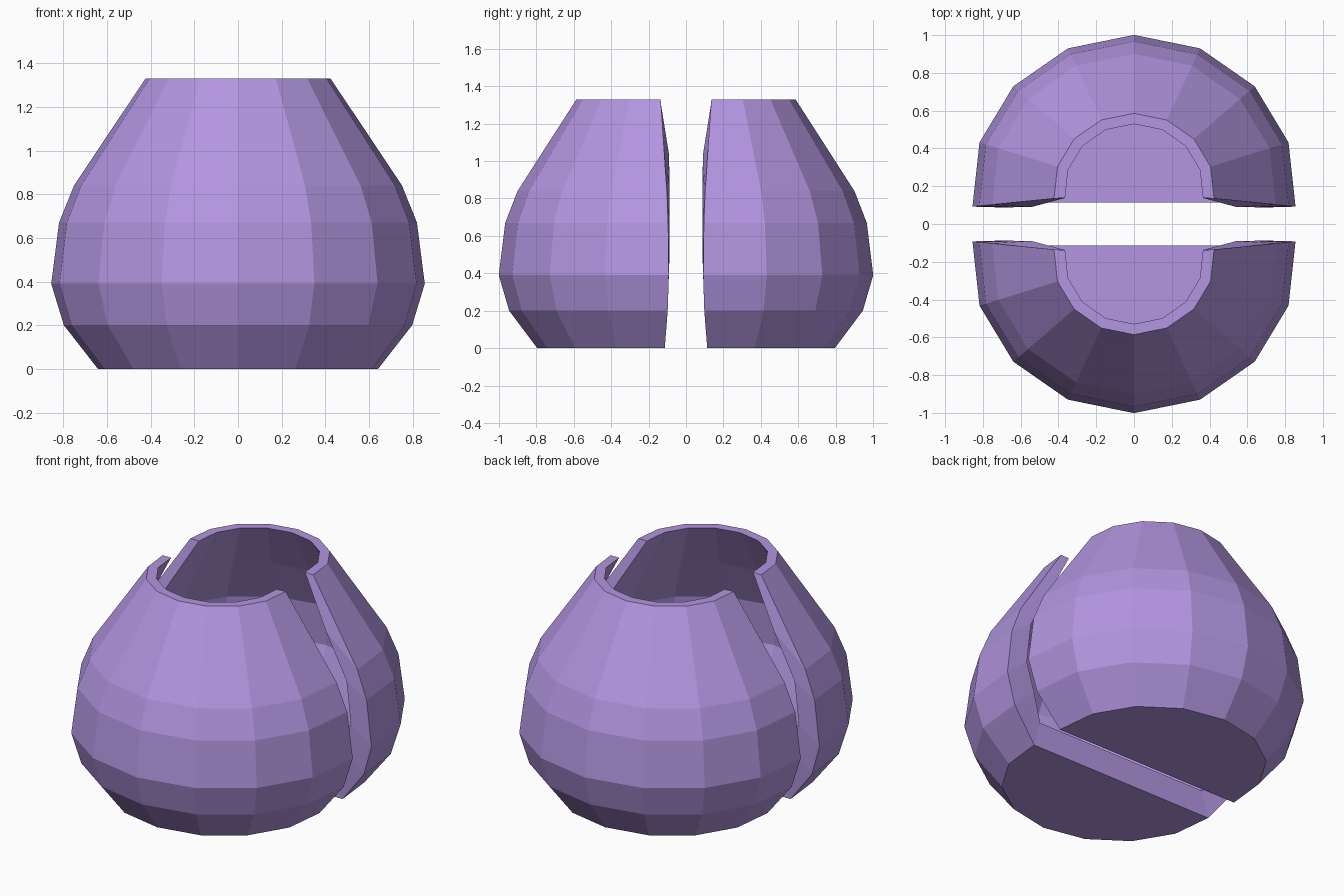
import bpy, bmesh
from math import sin, cos, radians

old = bpy.data.objects.get("Cube")
if old:
    bpy.data.objects.remove(old, do_unlink=True)

# Single lavender clay colour
clay = bpy.data.materials.new("lavender_clay")
clay.use_nodes = True
color = (0.45, 0.303, 0.75, 1)
clay.diffuse_color = color
bsdf = next(n for n in clay.node_tree.nodes if n.type == 'BSDF_PRINCIPLED')
bsdf.inputs["Base Color"].default_value = color

CENTER = 0.178      # axis of each half, away from the gap
SQUASH = 0.957      # depth relative to width
STEP = radians(24)
SIDE = 4            # facets on each side of the middle

# Profiles as (radius, height); the inner one adds the depth of its cut edge
OUTER = [(0.645, 0), (0.802, 0.2), (0.86, 0.39),
         (0.824, 0.67), (0.755, 0.84), (0.426, 1.33)]
INNER = [(0.60, 0.16, 0.113), (0.66, 0.33, 0.095), (0.72, 0.5, 0.088),
         (0.69, 0.76, 0.088), (0.545, 1.03, 0.09), (0.367, 1.33, 0.138)]


def add_ring(bm, side, radius, z, edge=None):
    """Part of a fifteen-sided ring, open towards the gap."""
    ring = []
    for k in range(-SIDE, SIDE + 1):
        y = CENTER + radius * SQUASH * cos(k * STEP)
        if edge is not None and abs(k) == SIDE:
            y = edge
        ring.append(bm.verts.new((radius * sin(k * STEP), side * y, z)))
    return ring


def bridge(bm, a, b):
    for i in range(len(a) - 1):
        bm.faces.new((a[i], a[i + 1], b[i + 1], b[i]))


def pot_half(name, side):
    bm = bmesh.new()
    outer = [add_ring(bm, side, *p) for p in OUTER]
    inner = [add_ring(bm, side, *p) for p in INNER]
    # Walls
    for rings in (outer, inner):
        for a, b in zip(rings, rings[1:]):
            bridge(bm, a, b)
    # Rim, base and inside floor
    bridge(bm, outer[-1], inner[-1])
    bm.faces.new(outer[0])
    bm.faces.new(inner[0])
    # Cut edges of the walls and of the floor
    for end in (0, -1):
        bridge(bm, [r[end] for r in outer], [r[end] for r in inner])
    bm.faces.new((outer[0][0], outer[0][-1], inner[0][-1], inner[0][0]))
    bmesh.ops.recalc_face_normals(bm, faces=bm.faces)
    mesh = bpy.data.meshes.new(name)
    bm.to_mesh(mesh)
    bm.free()
    mesh.materials.append(clay)
    bpy.context.collection.objects.link(bpy.data.objects.new(name, mesh))


pot_half("front_pot_half", -1)
pot_half("back_pot_half", 1)
